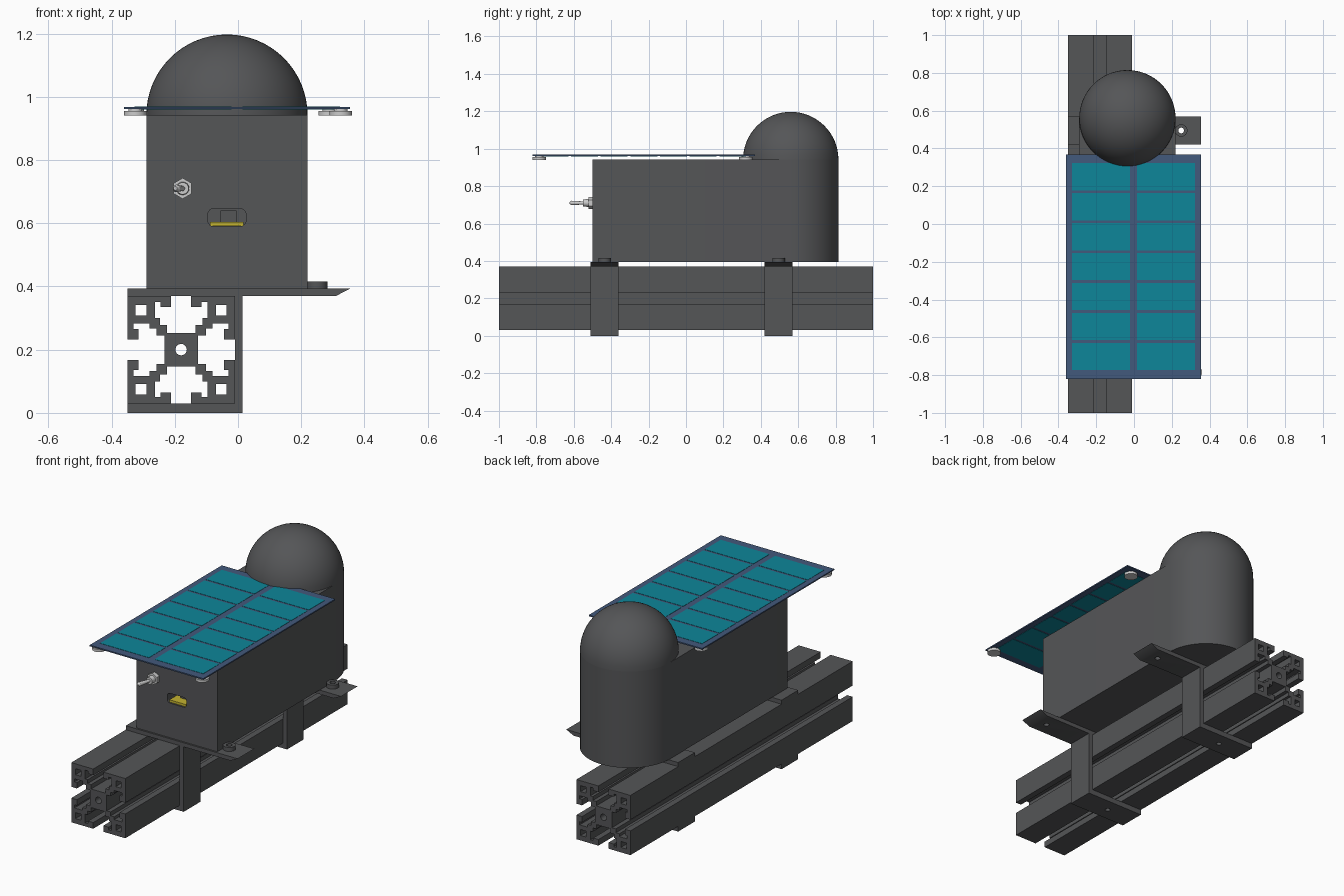
import bpy, bmesh, math
from mathutils import Matrix, Vector

if "Cube" in bpy.data.objects:
    bpy.data.objects.remove(bpy.data.objects["Cube"])


def material(name, col):
    m = bpy.data.materials.new(name)
    m.diffuse_color = (*col, 1)
    m.use_nodes = True
    m.node_tree.nodes["Principled BSDF"].inputs["Base Color"].default_value = m.diffuse_color
    return m


DARK = material("dark_plastic", (0.09, 0.092, 0.096))
FRAME = material("panel_blue", (0.055, 0.1, 0.2))
CELL = material("cell_teal", (0.004, 0.24, 0.32))
BOARD = material("board_yellow", (0.55, 0.45, 0.03))


def finish(name, bm, mat=None):
    bmesh.ops.recalc_face_normals(bm, faces=bm.faces)
    me = bpy.data.meshes.new(name)
    bm.to_mesh(me)
    bm.free()
    ob = bpy.data.objects.new(name, me)
    bpy.context.collection.objects.link(ob)
    if mat:
        me.materials.append(mat)
    return ob


def prism(name, loops, axis, a, b, mat=None):
    """Extrude filled outlines (inner loops are holes) along y or z from a to b."""
    cu = bpy.data.curves.new(name + "_outline", 'CURVE')
    cu.dimensions = '2D'
    cu.fill_mode = 'BOTH'
    cu.extrude = abs(b - a) / 2
    for pts in loops:
        s = cu.splines.new('POLY')
        s.points.add(len(pts) - 1)
        for p, (u, v) in zip(s.points, pts):
            p.co = (u, v, 0, 1)
        s.use_cyclic_u = True
    tmp = bpy.data.objects.new(name + "_outline", cu)
    bpy.context.collection.objects.link(tmp)
    dg = bpy.context.evaluated_depsgraph_get()
    me = bpy.data.meshes.new_from_object(tmp.evaluated_get(dg))
    bm = bmesh.new()
    bm.from_mesh(me)
    bpy.data.objects.remove(tmp)
    bpy.data.meshes.remove(me)
    bmesh.ops.remove_doubles(bm, verts=bm.verts, dist=1e-5)
    mid = (a + b) / 2
    if axis == 'y':
        bm.transform(Matrix.Translation((0, mid, 0)) @ Matrix.Rotation(math.pi / 2, 4, 'X'))
    else:
        bm.transform(Matrix.Translation((0, 0, mid)))
    return finish(name, bm, mat)


def rect(x0, y0, x1, y1):
    return [(x0, y0), (x1, y0), (x1, y1), (x0, y1)]


def arc(cx, cy, r, a0, a1, n):
    return [(cx + r * math.cos(math.radians(a0 + (a1 - a0) * i / n)),
             cy + r * math.sin(math.radians(a0 + (a1 - a0) * i / n))) for i in range(n + 1)]


def circle(cx, cy, r, n=24):
    return arc(cx, cy, r, 0, 360, n)[:-1]


def rounded(x0, y0, x1, y1, r, n=6):
    return (arc(x1 - r, y1 - r, r, 0, 90, n) + arc(x0 + r, y1 - r, r, 90, 180, n)
            + arc(x0 + r, y0 + r, r, 180, 270, n) + arc(x1 - r, y0 + r, r, 270, 360, n))


def rod(name, p, q, r1, r2, n=16):
    p, q = Vector(p), Vector(q)
    bm = bmesh.new()
    bmesh.ops.create_cone(bm, cap_ends=True, segments=n, radius1=r1, radius2=r2, depth=(q - p).length)
    bm.transform(Matrix.Translation((p + q) / 2) @ (q - p).to_track_quat('Z', 'Y').to_matrix().to_4x4())
    return finish(name, bm)


def cut(ob, cutter):
    cutter.hide_render = True
    m = ob.modifiers.new("cut", 'BOOLEAN')
    m.operation = 'DIFFERENCE'
    m.solver = 'EXACT'
    m.object = cutter
    bpy.context.view_layer.objects.active = ob
    bpy.ops.object.modifier_apply(modifier="cut")
    bpy.data.objects.remove(cutter)


# Slotted rail: one slot half-profile, mirrored and repeated on four sides
half = [(0.17, 0.17), (0.032, 0.17), (0.032, 0.135), (0.065, 0.135), (0.065, 0.15), (0.083, 0.15),
        (0.083, 0.10), (0.067, 0.10), (0.067, 0.078), (0.045, 0.078), (0.045, 0.053)]
side = half + [(-u, v) for u, v in reversed(half)][:-1]
outline = []
for k in range(4):
    c, s = round(math.cos(k * math.pi / 2)), round(math.sin(k * math.pi / 2))
    outline += [(-0.18 + u * c - v * s, 0.2 + u * s + v * c) for u, v in side]
holes = [rect(-0.18 + i * 0.127 - 0.017, 0.2 + j * 0.125 - 0.017,
              -0.18 + i * 0.127 + 0.017, 0.2 + j * 0.125 + 0.017) for i in (-1, 1) for j in (-1, 1)]
prism("slotted_rail", [outline, circle(-0.18, 0.2, 0.018)] + holes, 'y', -1, 1, DARK)

# Two clamps with a screw hole in the bottom plate and a washer on the side tab
clamp = [(-0.35, 0), (0.015, 0), (0.015, 0.37), (0.31, 0.37), (0.355, 0.393), (-0.35, 0.393),
         (-0.35, 0.37), (-0.01, 0.37), (-0.01, 0.03), (-0.35, 0.03)]
for label, y in (("front", -0.435), ("rear", 0.495)):
    ob = prism(label + "_clamp", [clamp], 'y', y - 0.075, y + 0.075, DARK)
    cut(ob, prism("hole_cutter", [circle(0.25, y, 0.015)], 'z', 0.3, 0.5))
    cut(ob, prism("hole_cutter", [circle(-0.18, y, 0.014)], 'z', -0.1, 0.028))
    prism(label + "_clamp_washer", [circle(0.25, y, 0.033), circle(0.25, y, 0.015)], 'z', 0.393, 0.416, DARK)

# Housing with round back, and a port opening in the front
CX, CY, R = -0.035, 0.56, 0.255
body = prism("housing", [[(CX - R, -0.5), (CX + R, -0.5)] + arc(CX, CY, R, 0, 180, 32)], 'z', 0.393, 0.942, DARK)
cut(body, prism("port_cutter", [rounded(-0.095, 0.59, 0.025, 0.646, 0.018)], 'y', -0.6, -0.35))
prism("circuit_board", [rect(-0.088, 0.591, 0.018, 0.604)], 'y', -0.492, -0.35, BOARD)
prism("port_socket", [rect(-0.055, 0.604, -0.005, 0.64)], 'y', -0.44, -0.35, DARK)

# Dome
bm = bmesh.new()
bmesh.ops.create_uvsphere(bm, u_segments=64, v_segments=32, radius=R)
bmesh.ops.bisect_plane(bm, geom=bm.verts[:] + bm.edges[:] + bm.faces[:], dist=1e-5,
                       plane_co=(0, 0, 0), plane_no=(0, 0, -1), clear_outer=True)
bmesh.ops.holes_fill(bm, edges=[e for e in bm.edges if e.is_boundary])
bm.transform(Matrix.Translation((CX, CY, 0.942)))
finish("dome", bm, DARK)

# Solar panel: frame plate, cells showing on both faces, four feet
prism("panel_frame", [rect(-0.36, -0.82, 0.355, 0.368)], 'z', 0.961, 0.968, FRAME)
for row in range(7):
    top = 0.322 - row * 0.1585
    for col, (x0, x1) in enumerate(((-0.327, -0.02), (0.015, 0.322))):
        prism(f"solar_cell_{row}_{col}", [rect(x0, top - 0.144, x1, top)], 'z', 0.9595, 0.9695, CELL)
for i, (x, y) in enumerate(((-0.325, -0.785), (0.325, -0.785), (0.29, 0.32), (-0.32, 0.32))):
    rod(f"panel_foot_{i}", (x, y, 0.94), (x, y, 0.955), 0.036, 0.036, 20)
    rod(f"panel_foot_neck_{i}", (x, y, 0.955), (x, y, 0.962), 0.022, 0.022, 20)

# Toggle switch
sx, sz = -0.175, 0.71
rod("switch_nut", (sx, -0.498, sz), (sx, -0.522, sz), 0.033, 0.033, 6)
rod("switch_barrel", (sx, -0.52, sz), (sx, -0.55, sz), 0.021, 0.019)
rod("switch_lever", (sx, -0.545, sz), (sx - 0.02, -0.612, sz), 0.008, 0.012)
rod("switch_tip", (sx - 0.02, -0.612, sz), (sx - 0.023, -0.622, sz), 0.012, 0.006)

# Smooth rounded parts, keep hard edges
for ob in bpy.data.objects:
    ob.select_set(True)
    bpy.context.view_layer.objects.active = ob
bpy.ops.object.shade_smooth_by_angle(angle=math.radians(30))
